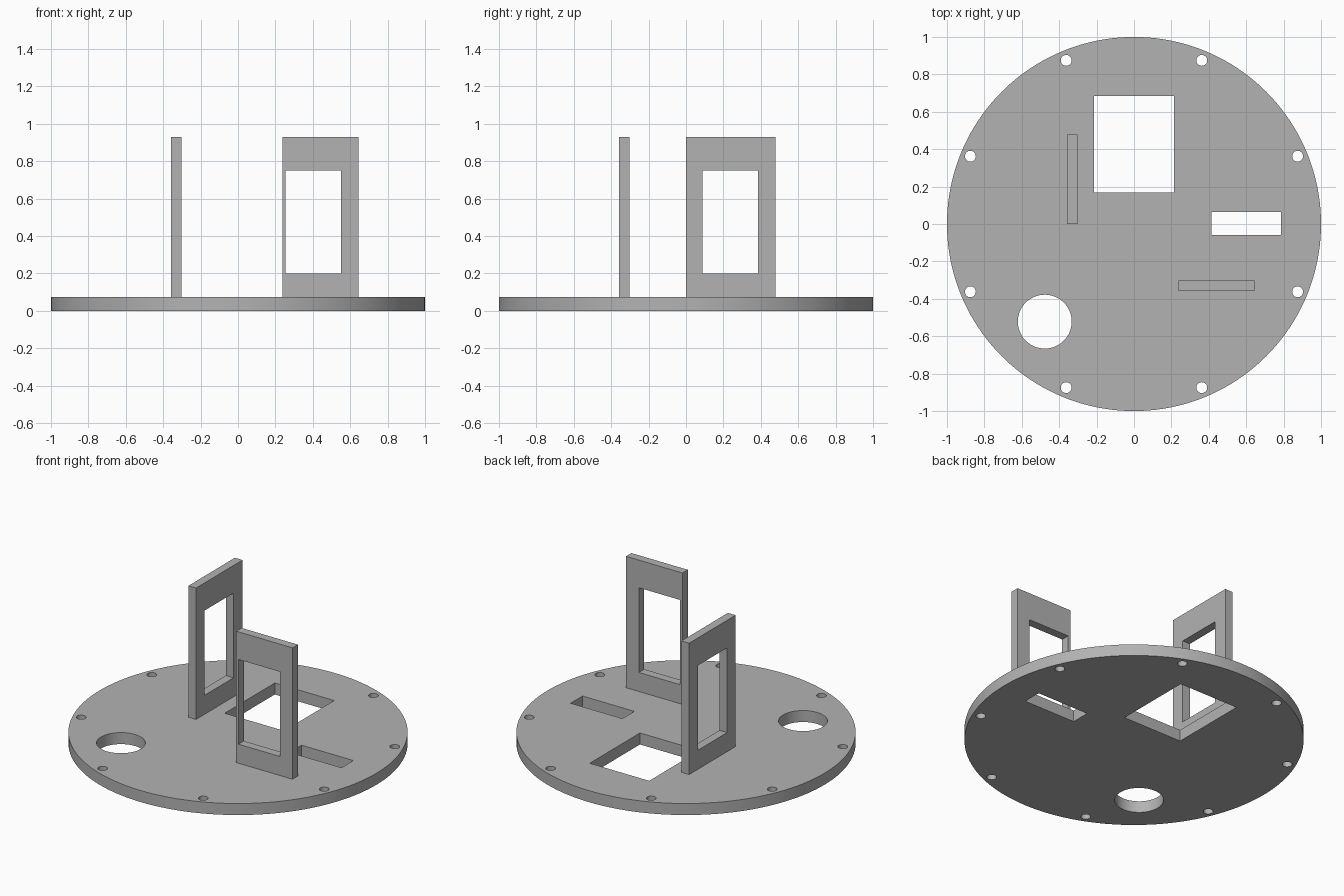
import bpy, bmesh
from math import sin, cos, tau, radians
from mathutils import Matrix

cube = bpy.data.objects.get("Cube")
if cube:
    bpy.data.objects.remove(cube, do_unlink=True)

# Single plain grey
grey = bpy.data.materials.new("plain grey")
grey.use_nodes = True
colour = (0.45, 0.45, 0.45, 1)
grey.diffuse_color = colour
grey.node_tree.nodes["Principled BSDF"].inputs["Base Color"].default_value = colour


def rect(x0, x1, y0, y1):
    return [(x0, y0), (x1, y0), (x1, y1), (x0, y1)]


def circle(x, y, r, n):
    return [(x + r * cos(tau * i / n), y + r * sin(tau * i / n)) for i in range(n)]


def plate(name, outlines, low, high, turn=Matrix()):
    """Extrude an outline with holes from low to high, then turn it into place."""
    curve = bpy.data.curves.new(name + "_profile", 'CURVE')
    curve.dimensions = '2D'
    curve.fill_mode = 'BOTH'
    curve.extrude = (high - low) / 2
    for points in outlines:
        spline = curve.splines.new('POLY')
        spline.points.add(len(points) - 1)
        for p, (x, y) in zip(spline.points, points):
            p.co = (x, y, 0, 1)
        spline.use_cyclic_u = True
    helper = bpy.data.objects.new(name + "_helper", curve)
    bpy.context.collection.objects.link(helper)
    bpy.context.view_layer.update()
    evaluated = helper.evaluated_get(bpy.context.evaluated_depsgraph_get())
    mesh = bpy.data.meshes.new_from_object(evaluated)
    bpy.data.objects.remove(helper, do_unlink=True)
    bpy.data.curves.remove(curve)

    # Weld caps to walls and merge the flat cap triangles
    bm = bmesh.new()
    bm.from_mesh(mesh)
    bmesh.ops.remove_doubles(bm, verts=bm.verts, dist=1e-5)
    bmesh.ops.recalc_face_normals(bm, faces=bm.faces)
    bmesh.ops.transform(bm, verts=bm.verts,
                        matrix=turn @ Matrix.Translation((0, 0, (low + high) / 2)))
    bm.to_mesh(mesh)
    bm.free()
    mesh.name = name
    mesh.materials.clear()
    mesh.materials.append(grey)
    obj = bpy.data.objects.new(name, mesh)
    bpy.context.collection.objects.link(obj)
    bpy.ops.object.select_all(action='DESELECT')
    obj.select_set(True)
    bpy.context.view_layer.objects.active = obj
    bpy.ops.object.shade_smooth_by_angle(angle=radians(30))
    return obj


thick = 0.075
top = 0.93

# Round base with bolt holes, rectangular openings and a cable hole
bolts = [circle(0.947 * cos(tau * (k + 0.5) / 8), 0.947 * sin(tau * (k + 0.5) / 8), 0.029, 32)
         for k in range(8)]
plate("base_disc", [circle(0, 0, 1, 160),
                    rect(-0.214, 0.214, 0.168, 0.684),
                    rect(0.414, 0.787, -0.06, 0.063),
                    circle(-0.477, -0.522, 0.144, 64)] + bolts, 0, thick)

# Upright frames: profile drawn flat, then stood up
face_front = Matrix.Rotation(radians(90), 4, 'X')
face_side = Matrix.Rotation(radians(90), 4, 'Z') @ face_front
plate("front_frame", [rect(0.237, 0.643, thick, top), rect(0.253, 0.551, 0.199, 0.75)],
      0.302, 0.357, face_front)
plate("side_frame", [rect(0, 0.478, thick, top), rect(0.087, 0.385, 0.199, 0.75)],
      -0.357, -0.302, face_side)
